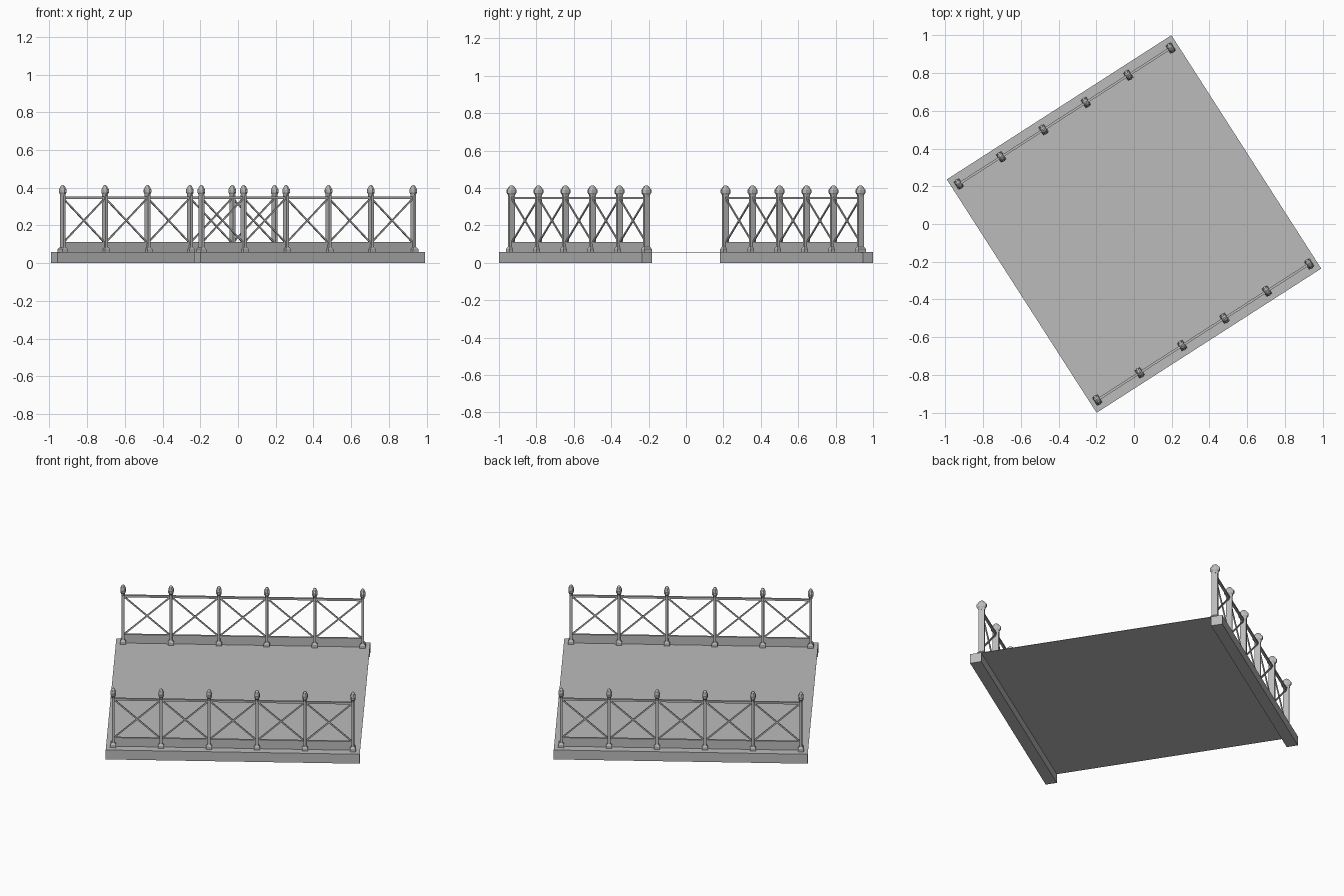
import bpy, bmesh, math
from mathutils import Matrix, Vector

cube = bpy.data.objects.get("Cube")
if cube:
    bpy.data.objects.remove(cube, do_unlink=True)

grey = bpy.data.materials.new("stone grey")
grey.use_nodes = True
colour = (0.5, 0.5, 0.5, 1)
grey.diffuse_color = colour
grey.node_tree.nodes["Principled BSDF"].inputs["Base Color"].default_value = colour

LENGTH, WIDTH = 1.415, 1.47      # along the railings, across the deck
DECK = 0.058                     # top of the deck
TURN = Matrix.Rotation(math.radians(32.7), 4, 'Z')
POSTS, PITCH = 6, 0.267
RAIL_Y = WIDTH / 2 - 0.055


def finish(name, bm):
    bmesh.ops.recalc_face_normals(bm, faces=bm.faces)
    mesh = bpy.data.meshes.new(name)
    bm.to_mesh(mesh)
    bm.free()
    mesh.materials.append(grey)
    obj = bpy.data.objects.new(name, mesh)
    obj.matrix_world = TURN
    bpy.context.collection.objects.link(obj)
    return obj


def add_box(bm, centre, size, tilt=0):
    matrix = (Matrix.Translation(centre) @ Matrix.Rotation(tilt, 4, 'Y')
              @ Matrix.Diagonal((*size, 1)))
    bmesh.ops.create_cube(bm, size=1, matrix=matrix)


def add_loft(bm, x, y, sections, sides):
    """Stack of (z, width, depth) rings; four sides give a rectangle."""
    rings = []
    reach = 0.5 / math.cos(math.pi / sides)
    for z, w, d in sections:
        angles = [(i + 0.5) * math.tau / sides for i in range(sides)]
        rings.append([bm.verts.new((x + reach * w * math.cos(a),
                                    y + reach * d * math.sin(a), z)) for a in angles])
    for low, high in zip(rings, rings[1:]):
        for i in range(sides):
            j = (i + 1) % sides
            bm.faces.new((low[i], low[j], high[j], high[i]))
    bm.faces.new(rings[0])
    bm.faces.new(rings[-1])


# Thin deck slab
bm = bmesh.new()
add_box(bm, (0, 0, DECK - 0.001), (LENGTH, WIDTH, 0.002))
finish("deck", bm)

BASE = [(DECK, 0.033, 0.048), (0.074, 0.033, 0.048), (0.084, 0.018, 0.036)]
SHAFT = [(0.08, 0.015, 0.035), (0.365, 0.015, 0.035)]
CAP = [(0.355, 0.018, 0.038), (0.366, 0.022, 0.042), (0.374, 0.03, 0.056),
       (0.39, 0.03, 0.056), (0.398, 0.024, 0.042), (0.408, 0.018, 0.028),
       (0.413, 0.008, 0.012)]
xs = [(i - (POSTS - 1) / 2) * PITCH for i in range(POSTS)]
LOW, HIGH = 0.106, 0.346

for label, side in (("front", -1), ("back", 1)):
    y = side * RAIL_Y

    # Edge beam under the deck
    bm = bmesh.new()
    add_box(bm, (0, side * (WIDTH / 2 - 0.0325), DECK / 2), (LENGTH, 0.065, DECK))
    finish(label + "_edge_beam", bm)

    # Posts with flared feet and rounded caps
    bm = bmesh.new()
    for x in xs:
        add_loft(bm, x, y, BASE, 4)
        add_loft(bm, x, y, SHAFT, 4)
        add_loft(bm, x, y, CAP, 8)
    finish(label + "_posts", bm)

    # Kick panel and two long rails
    span = xs[-1] - xs[0]
    bm = bmesh.new()
    add_box(bm, (0, y, (DECK + LOW) / 2), (span, 0.008, LOW - DECK))
    finish(label + "_kick_panel", bm)
    bm = bmesh.new()
    for z in (LOW, HIGH):
        add_box(bm, (0, y, z), (span, 0.013, 0.012))
    finish(label + "_rails", bm)

    # Crossed braces in every bay
    bm = bmesh.new()
    rise = HIGH - LOW
    for x in xs[:-1]:
        for sign in (-1, 1):
            add_box(bm, (x + PITCH / 2, y, (LOW + HIGH) / 2),
                    (math.hypot(PITCH, rise), 0.007, 0.008),
                    sign * math.atan2(rise, PITCH))
    finish(label + "_cross_braces", bm)
